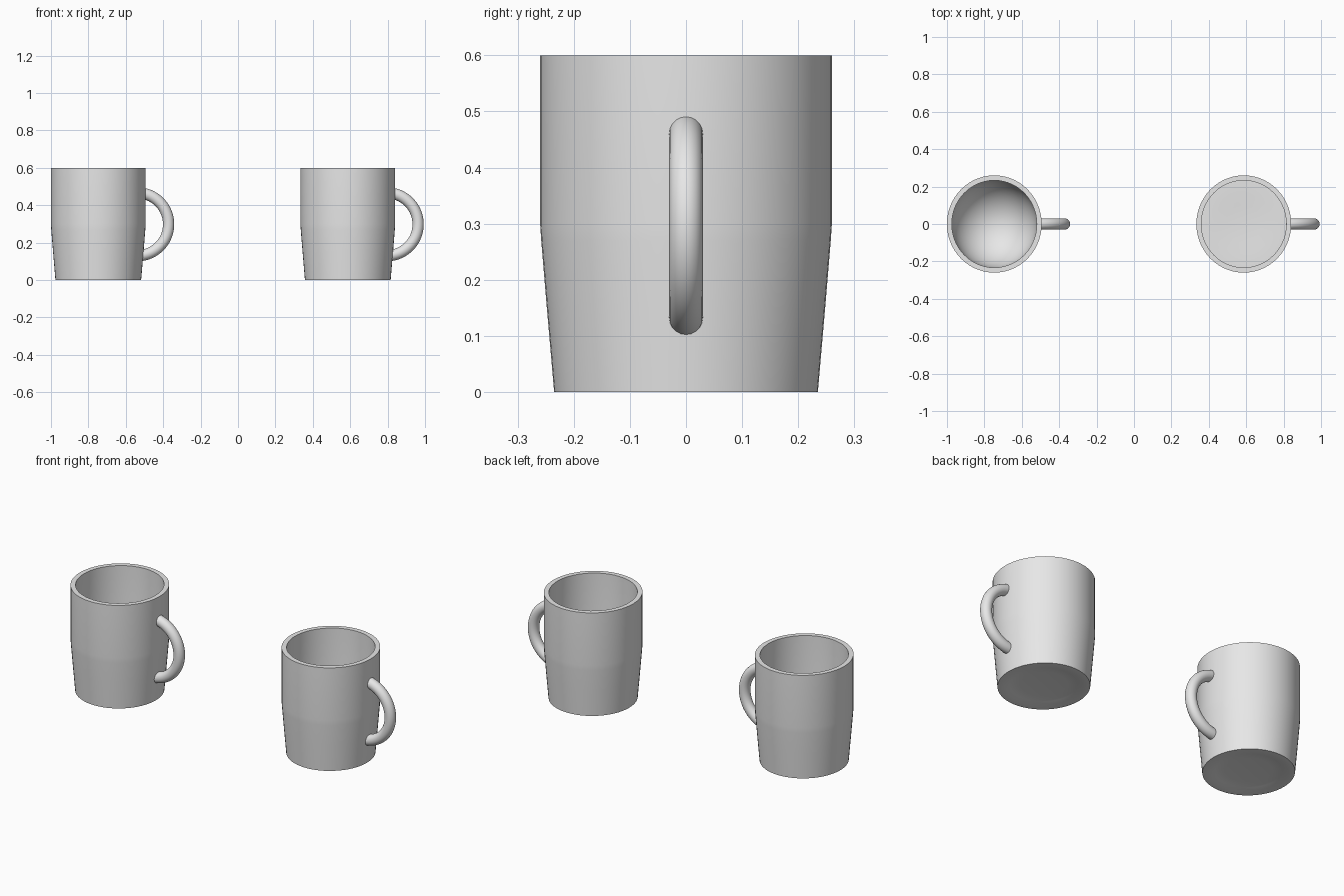
import bpy
import math
from mathutils import Matrix

if "Cube" in bpy.data.objects:
    bpy.data.objects.remove(bpy.data.objects["Cube"], do_unlink=True)
import bmesh

SIDES = 56
SQUASH = 0.975          # the bodies are slightly narrower in x

ceramic = bpy.data.materials.new("pale_grey_ceramic")
ceramic.use_nodes = True
colour = (0.8, 0.8, 0.8, 1)
ceramic.diffuse_color = colour
ceramic.node_tree.nodes["Principled BSDF"].inputs["Base Color"].default_value = colour


def finish(bm, name, x, angle=40):
    """Turn a bmesh into a smooth object standing at x."""
    bmesh.ops.recalc_face_normals(bm, faces=bm.faces)
    mesh = bpy.data.meshes.new(name)
    bm.to_mesh(mesh)
    bm.free()
    mesh.materials.append(ceramic)
    obj = bpy.data.objects.new(name, mesh)
    bpy.context.collection.objects.link(obj)
    obj.location.x = x
    bpy.ops.object.select_all(action='DESELECT')
    obj.select_set(True)
    bpy.context.view_layer.objects.active = obj
    bpy.ops.object.shade_smooth_by_angle(angle=math.radians(angle))
    return obj


def lathe(name, profile, x):
    """Spin a (radius, height) profile around z."""
    bm = bmesh.new()
    verts = [bm.verts.new((r, 0, z)) for r, z in profile]
    edges = [bm.edges.new(pair) for pair in zip(verts, verts[1:])]
    bmesh.ops.spin(bm, geom=verts + edges, cent=(0, 0, 0), axis=(0, 0, 1),
                   angle=math.tau, steps=SIDES)
    bmesh.ops.remove_doubles(bm, verts=bm.verts, dist=0.0005)
    bmesh.ops.transform(bm, matrix=Matrix.Diagonal((SQUASH, 1, 1, 1)), verts=bm.verts)
    return finish(bm, name, x)


def handle(name, x, centre=(0.208, 0.298), radius=0.168, tube=0.03):
    """Sweep a round section along an arc, with both ends inside the wall."""
    bm = bmesh.new()
    ring = bmesh.ops.create_circle(bm, cap_ends=False, segments=20, radius=tube)["verts"]
    edges = list({e for v in ring for e in v.link_edges})
    start = math.radians(83)
    place = (Matrix.Translation((centre[0], 0, centre[1]))
             @ Matrix.Rotation(-start, 4, 'Y')
             @ Matrix.Translation((radius, 0, 0)))
    bmesh.ops.transform(bm, matrix=place, verts=ring)
    bmesh.ops.spin(bm, geom=ring + edges, cent=(centre[0], 0, centre[1]),
                   axis=(0, 1, 0), angle=2 * start, steps=32)
    bmesh.ops.holes_fill(bm, edges=[e for e in bm.edges if e.is_boundary])
    return finish(bm, name, x)


# Recessed foot, tapered lower wall, straight upper wall and flat rim
outside = [(0, 0.012), (0.12, 0.012), (0.17, 0.008), (0.2, 0), (0.235, 0),
           (0.248, 0.15), (0.258, 0.27), (0.26, 0.3), (0.26, 0.6), (0.233, 0.6)]
# Rounded bowl inside
depth, bowl = 0.04, 0.24
inside = [(0.233 * math.cos(a), depth + bowl * (1 - math.sin(a)))
          for a in (math.radians(9 * i) for i in range(11))]

for side, x in (("right", -0.747), ("left", 0.587)):
    lathe(side + "_mug_body", outside + inside, x)
    handle(side + "_mug_handle", x)

# Shallow dished surface of the filled mug
lathe("left_mug_filling", [(0, 0.375), (0.1, 0.375), (0.16, 0.38), (0.235, 0.38)], 0.587)
